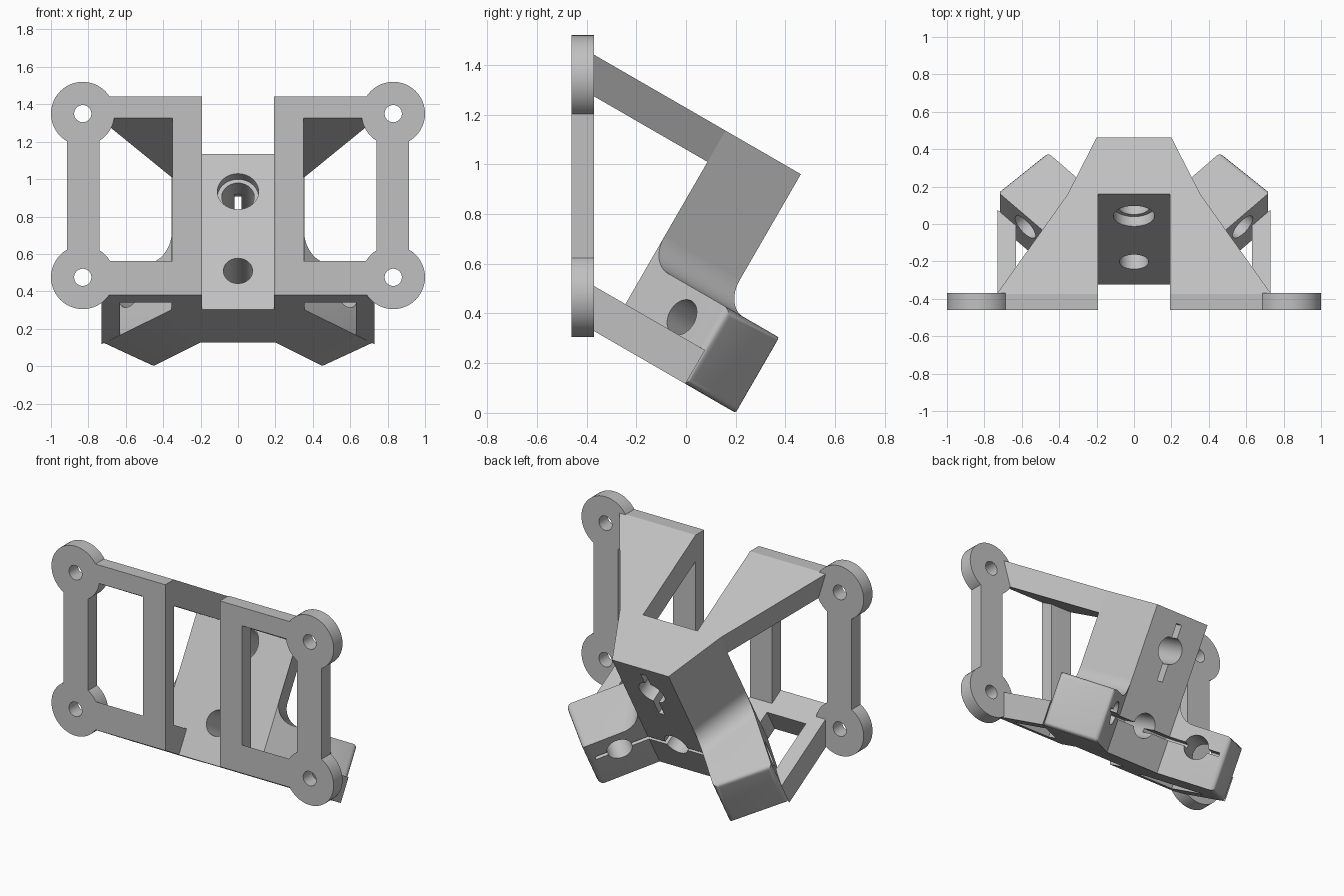
import bpy, bmesh
from math import sin, cos, pi, radians
from mathutils import Matrix, Vector

if "Cube" in bpy.data.objects:
    bpy.data.objects.remove(bpy.data.objects["Cube"])

grey = bpy.data.materials.new("light_grey")
grey.use_nodes = True
grey.diffuse_color = (0.53, 0.53, 0.53, 1)
grey.node_tree.nodes["Principled BSDF"].inputs["Base Color"].default_value = (0.53, 0.53, 0.53, 1)

TILT = Matrix.Rotation(radians(-30), 4, 'X')   # body leans back by 30 degrees
FRONT, BACK = -0.46, -0.37                     # faces of the upright frame
LOW, TOP = 0.1, 1.063                          # body extent along its tilted axis
STEP, FILLET = 0.45, 0.12                      # wing height and blend radius
SLIT = 0.325


def finish(name, bm):
    bmesh.ops.recalc_face_normals(bm, faces=bm.faces)
    mesh = bpy.data.meshes.new(name)
    bm.to_mesh(mesh)
    bm.free()
    mesh.materials.append(grey)
    ob = bpy.data.objects.new(name, mesh)
    bpy.context.collection.objects.link(ob)
    return ob


def loft(bm, ring_a, ring_b):
    a = [bm.verts.new(v) for v in ring_a]
    b = [bm.verts.new(v) for v in ring_b]
    bm.faces.new(a)
    bm.faces.new(b[::-1])
    for i in range(len(a)):
        j = (i + 1) % len(a)
        bm.faces.new((a[i], b[i], b[j], a[j]))


def prism(name, outline, low, high):
    bm = bmesh.new()
    loft(bm, [(x, y, low) for x, y in outline], [(x, y, high) for x, y in outline])
    return finish(name, bm)


def box(name, x0, x1, y0, y1, z0, z1):
    return prism(name, [(x0, y0), (x1, y0), (x1, y1), (x0, y1)], z0, z1)


def cylinder(name, centre, axis, radius, length):
    bm = bmesh.new()
    turn = Vector((0, 0, 1)).rotation_difference(Vector(axis)).to_matrix().to_4x4()
    bmesh.ops.create_cone(bm, cap_ends=True, segments=48, radius1=radius, radius2=radius,
                          depth=length, matrix=Matrix.Translation(centre) @ turn)
    return finish(name, bm)


def clip(ob, point, normal):
    bm = bmesh.new()
    bm.from_mesh(ob.data)
    cut = bmesh.ops.bisect_plane(bm, geom=bm.verts[:] + bm.edges[:] + bm.faces[:],
                                 plane_co=point, plane_no=normal, clear_outer=True)
    bmesh.ops.holes_fill(bm, edges=[e for e in bm.edges if e.is_boundary], sides=0)
    bmesh.ops.recalc_face_normals(bm, faces=bm.faces)
    bm.to_mesh(ob.data)
    bm.free()


def complete(ob, cutters=(), mirror=False):
    """Cut, mirror and shade one part."""
    bpy.ops.object.select_all(action='DESELECT')
    bpy.context.view_layer.objects.active = ob
    ob.select_set(True)
    for c in cutters:
        c.hide_render = True
        m = ob.modifiers.new("cut", 'BOOLEAN')
        m.operation, m.solver, m.object = 'DIFFERENCE', 'EXACT', c
        bpy.ops.object.modifier_apply(modifier=m.name)
        bpy.data.objects.remove(c)
    if mirror:
        m = ob.modifiers.new("mirror", 'MIRROR')
        m.use_clip = m.use_mirror_merge = False
        bpy.ops.object.modifier_apply(modifier=m.name)
    bpy.ops.object.shade_smooth_by_angle(angle=radians(30))


# Upright frame: posts and ringed corner mounts
complete(box("inner_post", 0.193, 0.35, FRONT, BACK, 0.46, 1.4), mirror=True)
bar = box("outer_post", 0.74, 0.915, FRONT, BACK, 0.475, 1.35)
rings = [cylinder("hole", (0.83, -0.42, z), (0, 1, 0), 0.1, 0.3) for z in (0.475, 1.35)]
complete(bar, rings, True)
for label, z in (("lower", 0.475), ("upper", 1.35)):
    ring = cylinder(label + "_mount_ring", (0.83, (FRONT + BACK) / 2, z), (0, 1, 0), 0.17, BACK - FRONT)
    complete(ring, [cylinder("hole", (0.83, -0.42, z), (0, 1, 0), 0.046, 0.4)], True)

# Sloping arms joining the frame to the body
A, B, C, D = (0.355, -0.43), (0.73, -0.06), (0.465, 0.185), (0.2, -0.08)
top_arm = prism("top_arm", [(0.193, -1.3), (0.193, -0.43), A, (0.73, -1.04), (0.73, -1.3)], 0.918, TOP)
low_arm = prism("bottom_arm", [(0.193, -0.43), A, (0.355, -0.51), (0.63, -0.51), (0.63, -0.16),
                               B, (0.73, -0.9), (0.193, -0.9)], LOW, 0.257)
for arm in (top_arm, low_arm):
    arm.data.transform(TILT)
    clip(arm, (0, FRONT, 0), (0, -1, 0))
clip(top_arm, (0, 0, 1.443), (0, 0, 1))
for arm in (top_arm, low_arm):
    complete(arm, mirror=True)

# Central body with two bores and clamping slits
body = prism("body", [(-A[0], A[1]), A, D, (-D[0], D[1])], LOW, TOP)
complete(body, [
    cylinder("bore", (0, -0.25, 0.83), (0, 1, 0), 0.087, 1),
    cylinder("counterbore", (0, -0.43, 0.83), (0, 1, 0), 0.11, 0.12),
    cylinder("bore", (0, -0.25, 0.34), (0, 1, 0), 0.078, 1),
    box("slit", -0.02, 0.02, -0.25, 0, 0.63, 1.0),
    box("slit", -0.5, 0.5, -0.19, 0, SLIT - 0.012, SLIT + 0.012)])
body.data.transform(TILT)

# Splayed side wings blending into the body
bm = bmesh.new()
sections = []
for start, end in ((A, B), (D, C)):
    prof = [(0, LOW), (1, LOW), (1, STEP)]
    run = Vector(end) - Vector(start)
    pts = [(start[0] + run.x * k, start[1] + run.y * k, q) for k, q in prof]
    step = run.normalized()
    for i in range(13):
        t = pi / 2 * i / 12
        s = FILLET * (1 - sin(t))
        pts.append((start[0] + step.x * s, start[1] + step.y * s, STEP + FILLET * (1 - cos(t))))
    sections.append(pts)
loft(bm, *sections)
outer = [e for e in bm.edges if all(v.co.x + v.co.y > 0.6 for v in e.verts)]
bmesh.ops.bevel(bm, geom=outer, offset=0.03, segments=4, profile=0.5, affect='EDGES')
wing = finish("side_wing", bm)
slit = box("slit", -0.05, 0.33, -0.12, 0.1, SLIT - 0.012, SLIT + 0.012)
slit.data.transform(Matrix.Translation((D[0], D[1], 0)) @ Matrix.Rotation(pi / 4, 4, 'Z'))
complete(wing, [cylinder("bore", (0.455, -0.08, SLIT), (1, -1, 0), 0.076, 1), slit], True)
wing.data.transform(TILT)
